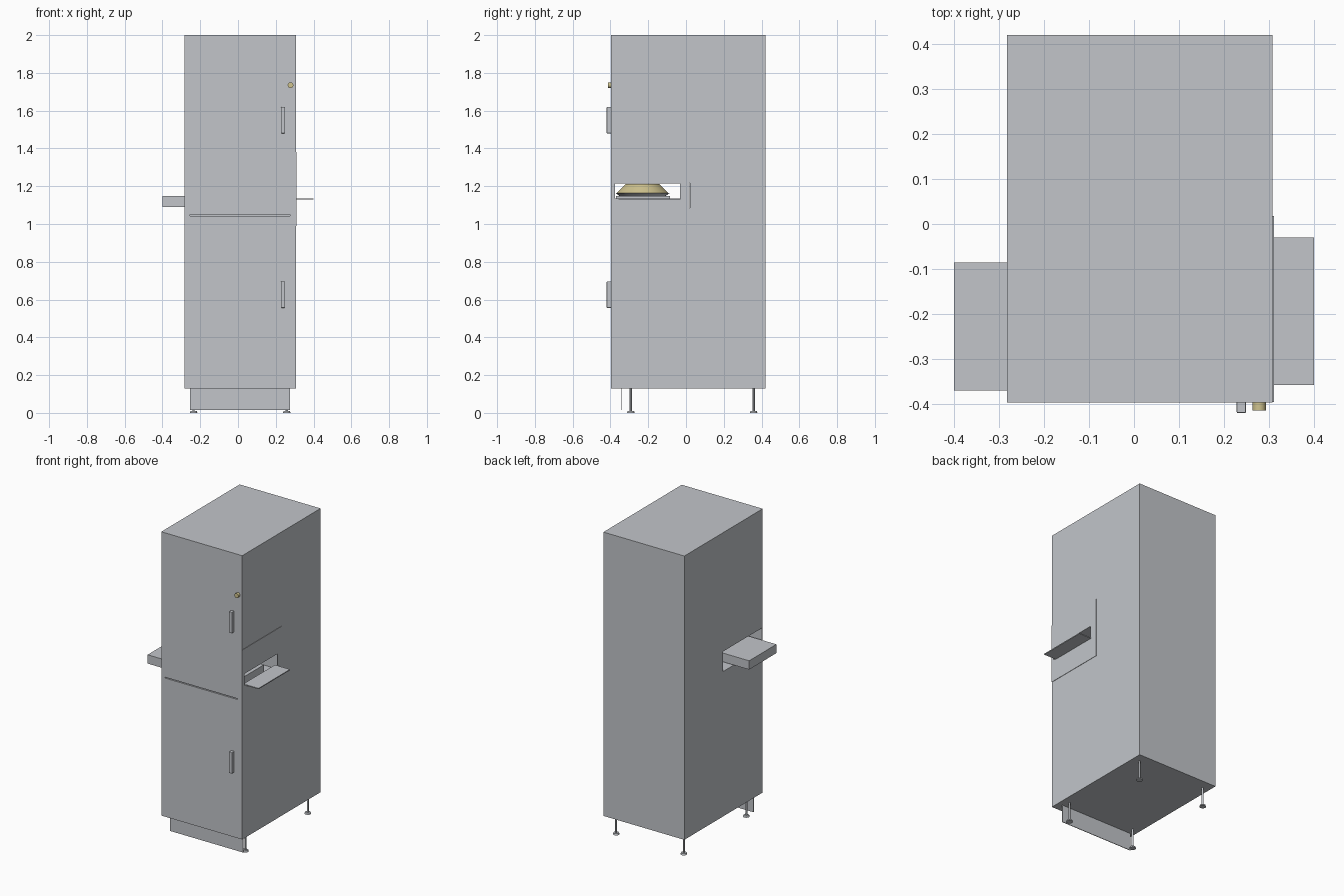
import bpy
import bmesh
from mathutils import Matrix, Vector

cube = bpy.data.objects.get("Cube")
if cube:
    bpy.data.objects.remove(cube, do_unlink=True)


def material(name, rgb):
    mat = bpy.data.materials.new(name)
    mat.use_nodes = True
    mat.diffuse_color = (*rgb, 1)
    mat.node_tree.nodes["Principled BSDF"].inputs["Base Color"].default_value = (*rgb, 1)
    return mat


GREY = material("light_grey_metal", (0.54, 0.56, 0.59))
BRASS = material("pale_brass", (0.62, 0.54, 0.27))


def finish(name, bm, mat):
    mesh = bpy.data.meshes.new(name)
    bm.to_mesh(mesh)
    bm.free()
    obj = bpy.data.objects.new(name, mesh)
    bpy.context.collection.objects.link(obj)
    if mat:
        mesh.materials.append(mat)
    return obj


def box(name, x, y, z, mat=GREY, bevel=0):
    """Box from (min, max) ranges, with optional rounded edges."""
    lo, hi = Vector((x[0], y[0], z[0])), Vector((x[1], y[1], z[1]))
    bm = bmesh.new()
    bmesh.ops.create_cube(bm, size=1)
    for v in bm.verts:
        v.co = (lo + hi) / 2 + v.co * (hi - lo)
    obj = finish(name, bm, mat)
    if bevel:
        mod = obj.modifiers.new("rounding", "BEVEL")
        mod.width = bevel
        mod.segments = 2
    return obj


def cone(name, base, r1, r2, height, mat=GREY, axis="Z", sides=24):
    """Cylinder or frustum rising from its base centre, along z or towards -y."""
    bm = bmesh.new()
    bmesh.ops.create_cone(bm, cap_ends=True, segments=sides, radius1=r1, radius2=r2,
                          depth=height, matrix=Matrix.Translation((0, 0, height / 2)))
    turn = Matrix.Rotation(1.5708, 4, "X") if axis == "Y" else Matrix()
    bm.transform(Matrix.Translation(base) @ turn)
    obj = finish(name, bm, mat)
    bpy.ops.object.select_all(action="DESELECT")
    obj.select_set(True)
    bpy.context.view_layer.objects.active = obj
    bpy.ops.object.shade_smooth_by_angle()
    return obj


def cut(target, name, x, y, z):
    cutter = box(name, x, y, z, None)
    cutter.hide_render = True
    cutter.hide_set(True)
    cutter.display_type = "WIRE"
    mod = target.modifiers.new(name, "BOOLEAN")
    mod.operation = "DIFFERENCE"
    mod.solver = "EXACT"
    mod.object = cutter


# Cabinet body with a tunnel across it and a gap between the two doors
body = box("cabinet_body", (-0.282, 0.308), (-0.396, 0.42), (0.13, 2))
cut(body, "tunnel_cutter", (-0.4, 0.4), (-0.388, 0.02), (1.085, 1.217))
cut(body, "door_gap_cutter", (-0.255, 0.275), (-0.5, -0.37), (1.043, 1.049))

# Thin side panel with the serving slot
panel = box("side_panel", (0.3075, 0.3105), (-0.395, 0.018), (0.99, 1.38))
cut(panel, "slot_cutter", (0.25, 0.35), (-0.377, -0.032), (1.136, 1.215))

# Serving shelf and conveyor
box("serving_shelf", (0.29, 0.4), (-0.358, -0.03), (1.13, 1.136))
box("conveyor", (-0.4, 0.25), (-0.37, -0.086), (1.09, 1.148))

# Covered dish on the conveyor
cone("dish_rim", (-0.04, -0.23, 1.147), 0.12, 0.142, 0.016, sides=32)
cone("dish_cover", (-0.04, -0.23, 1.163), 0.138, 0.09, 0.048, BRASS, sides=32)

# Door handles and lock
for name, z in (("upper", 1.48), ("lower", 0.556)):
    box(name + "_door_handle", (0.228, 0.249), (-0.42, -0.39), (z, z + 0.14), bevel=0.003)
cone("lock", (0.278, -0.39, 1.735), 0.015, 0.015, 0.024, BRASS, axis="Y")

# Plinth board and adjustable feet
box("plinth_board", (-0.255, 0.275), (-0.342, -0.338), (0.015, 0.131))
for side, x in (("right", -0.235), ("left", 0.258)):
    for end, y in (("front", -0.292), ("back", 0.358)):
        cone(f"{end}_{side}_foot_pad", (x, y, 0), 0.02, 0.017, 0.01)
        cone(f"{end}_{side}_foot_stem", (x, y, 0.008), 0.006, 0.006, 0.123, sides=12)
